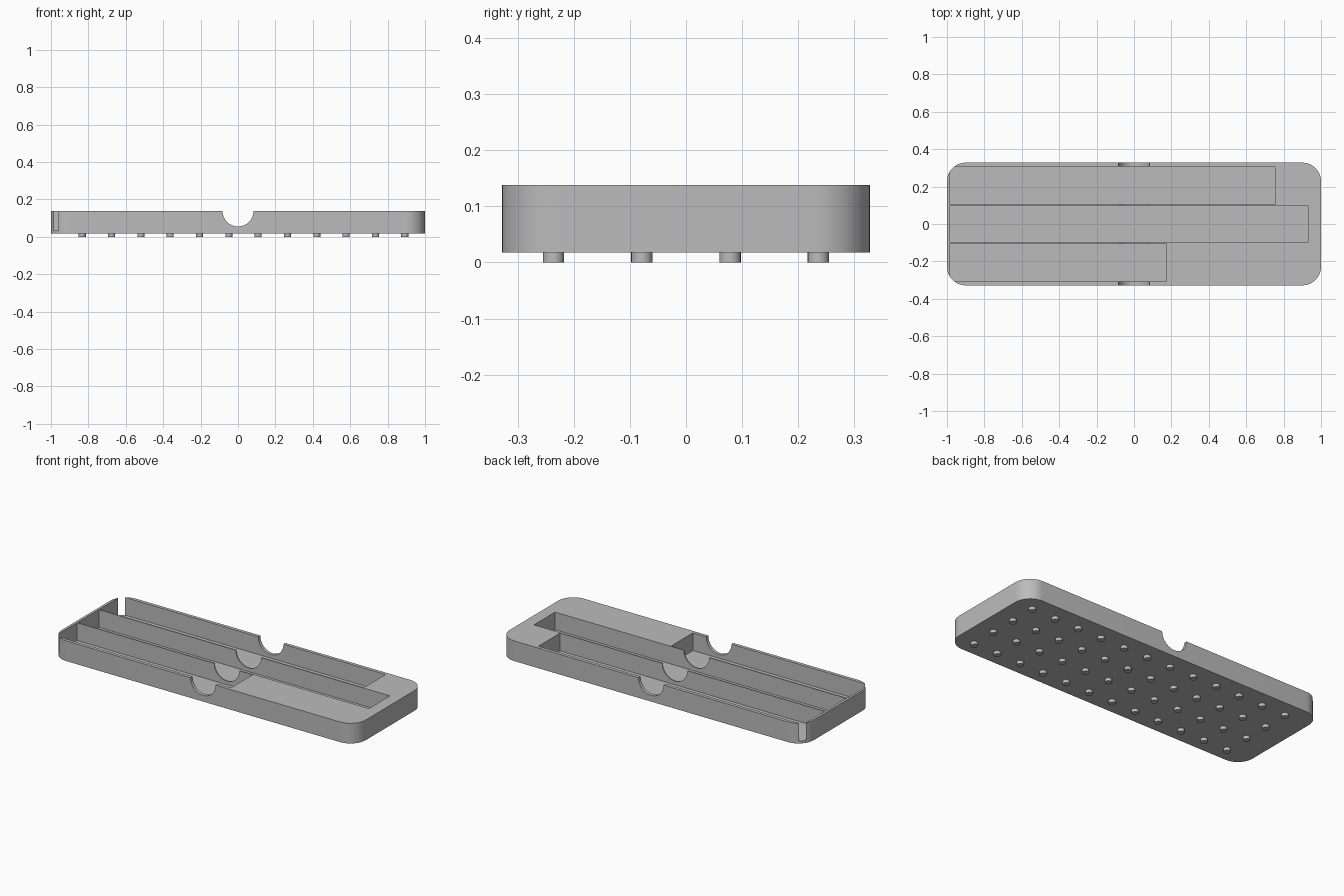
import bpy, bmesh
from math import cos, sin, pi

cube = bpy.data.objects.get("Cube")
if cube:
    bpy.data.objects.remove(cube, do_unlink=True)

HALF_X, HALF_Y, BOTTOM, TOP = 1.0, 0.328, 0.018, 0.138
CORNER, FLOOR = 0.1, 0.033

grey = bpy.data.materials.new("plain grey")
grey.use_nodes = True
grey.diffuse_color = (0.5, 0.5, 0.5, 1)
grey.node_tree.nodes["Principled BSDF"].inputs["Base Color"].default_value = (0.5, 0.5, 0.5, 1)


def prism(name, outline, low, high):
    """Extrude a flat outline upwards between two heights."""
    bm = bmesh.new()
    face = bm.faces.new([bm.verts.new((x, y, low)) for x, y in outline])
    side = bmesh.ops.extrude_face_region(bm, geom=[face])
    moved = [v for v in side["geom"] if isinstance(v, bmesh.types.BMVert)]
    bmesh.ops.translate(bm, verts=moved, vec=(0, 0, high - low))
    bmesh.ops.recalc_face_normals(bm, faces=bm.faces)
    mesh = bpy.data.meshes.new(name)
    bm.to_mesh(mesh)
    bm.free()
    mesh.materials.append(grey)
    obj = bpy.data.objects.new(name, mesh)
    bpy.context.collection.objects.link(obj)
    return obj


def arc(cx, cy, radius, start, sweep, steps):
    return [(cx + radius * cos(start + sweep * i / steps),
             cy + radius * sin(start + sweep * i / steps)) for i in range(steps + 1)]


def cut(target, cutter):
    cutter.hide_render = True
    mod = target.modifiers.new(cutter.name, "BOOLEAN")
    mod.operation, mod.solver, mod.object = "DIFFERENCE", "EXACT", cutter
    bpy.context.view_layer.objects.active = target
    bpy.ops.object.modifier_apply(modifier=mod.name)
    bpy.data.objects.remove(cutter, do_unlink=True)


# Rounded tray body
outline = []
for i, (sx, sy) in enumerate([(1, 1), (-1, 1), (-1, -1), (1, -1)]):
    outline += arc(sx * (HALF_X - CORNER), sy * (HALF_Y - CORNER), CORNER, i * pi / 2, pi / 2, 12)
tray = prism("tray_body", outline, BOTTOM, TOP)

# Three long compartments of different lengths
for name, y0, y1, x1 in [("back_slot", 0.105, 0.308, 0.755),
                         ("middle_slot", -0.099, 0.099, 0.93),
                         ("front_slot", -0.308, -0.105, 0.17)]:
    x0 = -0.985
    cut(tray, prism(name, [(x0, y0), (x1, y0), (x1, y1), (x0, y1)], FLOOR, TOP + 0.1))

# Round finger notch across all walls
notch = prism("finger_notch", arc(0, 0, 0.083, 0, 2 * pi * 47 / 48, 47), -0.5, 0.5)
notch.rotation_euler.x = pi / 2
notch.location.z = TOP
bpy.context.view_layer.update()
cut(tray, notch)

# Grid of small round studs below
studs = []
for col in range(12):
    for row in range(4):
        x, y = -0.833 + 0.1568 * col, -0.236 + 0.1573 * row
        studs.append(prism("stud", arc(x, y, 0.019, 0, 2 * pi * 23 / 24, 23), 0, BOTTOM + 0.002))
bpy.ops.object.select_all(action="DESELECT")
for stud in studs:
    stud.select_set(True)
bpy.context.view_layer.objects.active = studs[0]
bpy.ops.object.join()
studs[0].name = "bottom_studs"

# Smooth the rounded sides, keep the edges crisp
tray.select_set(True)
bpy.ops.object.shade_smooth_by_angle(angle=pi / 6)
